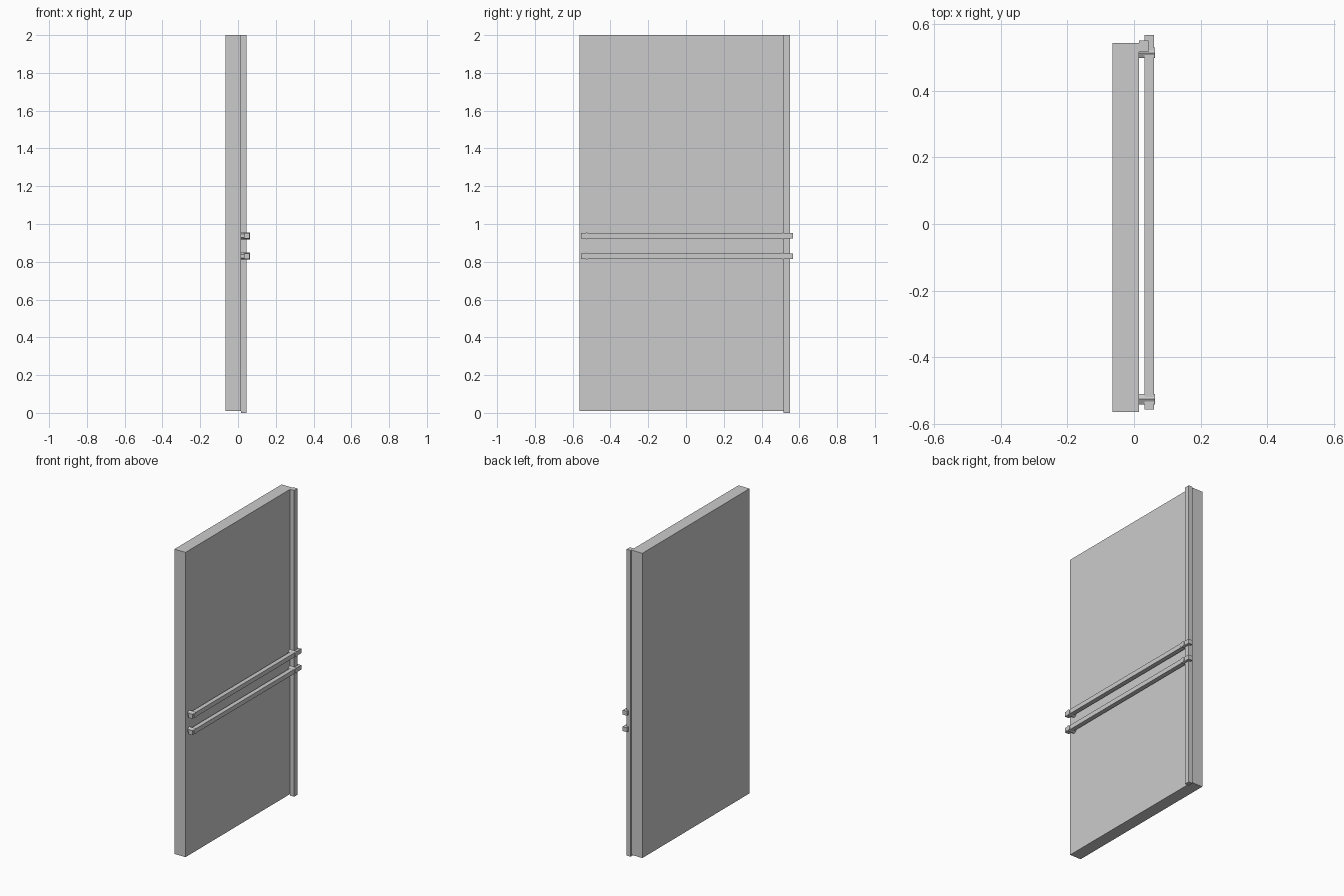
import bpy, bmesh, math
from mathutils import Matrix

if "Cube" in bpy.data.objects:
    bpy.data.objects.remove(bpy.data.objects["Cube"])


def finish(name, bm):
    mesh = bpy.data.meshes.new(name)
    bm.to_mesh(mesh)
    bm.free()
    obj = bpy.data.objects.new(name, mesh)
    bpy.context.collection.objects.link(obj)


def box(name, x, y, z):
    """Box given by its (min, max) on each axis."""
    bm = bmesh.new()
    bmesh.ops.create_cube(bm, size=1)
    for v in bm.verts:
        v.co = [(r[0] + r[1]) / 2 + c * (r[1] - r[0]) for c, r in zip(v.co, (x, y, z))]
    finish(name, bm)


def hex_mount(name, x, y, z, radius):
    """Six-sided peg along x, with a corner pointing up."""
    bm = bmesh.new()
    m = Matrix.Translation((sum(x) / 2, y, z)) @ Matrix.Rotation(math.pi / 2, 4, 'Y')
    bmesh.ops.create_cone(bm, cap_ends=True, segments=6, radius1=radius, radius2=radius,
                          depth=x[1] - x[0], matrix=m @ Matrix.Rotation(math.pi / 2, 4, 'Z'))
    # turn so that a corner is on the vertical axis
    top = max(v.co.z for v in bm.verts) - z
    if top < radius * 0.95:
        bmesh.ops.rotate(bm, verts=bm.verts, cent=(0, y, z),
                         matrix=Matrix.Rotation(math.pi / 6, 3, 'X'))
    finish(name, bm)


# Door leaf and the closing strip along its edge
box("door_panel", (-0.065, 0.015), (-0.563, 0.543), (0.01, 2.0))
box("edge_strip", (0.015, 0.044), (0.516, 0.55), (0.0, 2.0))

# Two horizontal push bars, each on two hexagonal mounts
for label, z in (("lower", 0.83), ("upper", 0.937)):
    box(f"{label}_push_bar", (0.031, 0.06), (-0.556, 0.567), (z - 0.0145, z + 0.0145))
    for side, y in (("left", -0.525), ("right", 0.513)):
        hex_mount(f"{label}_{side}_mount", (0.015, 0.063), y, z, 0.0185)
